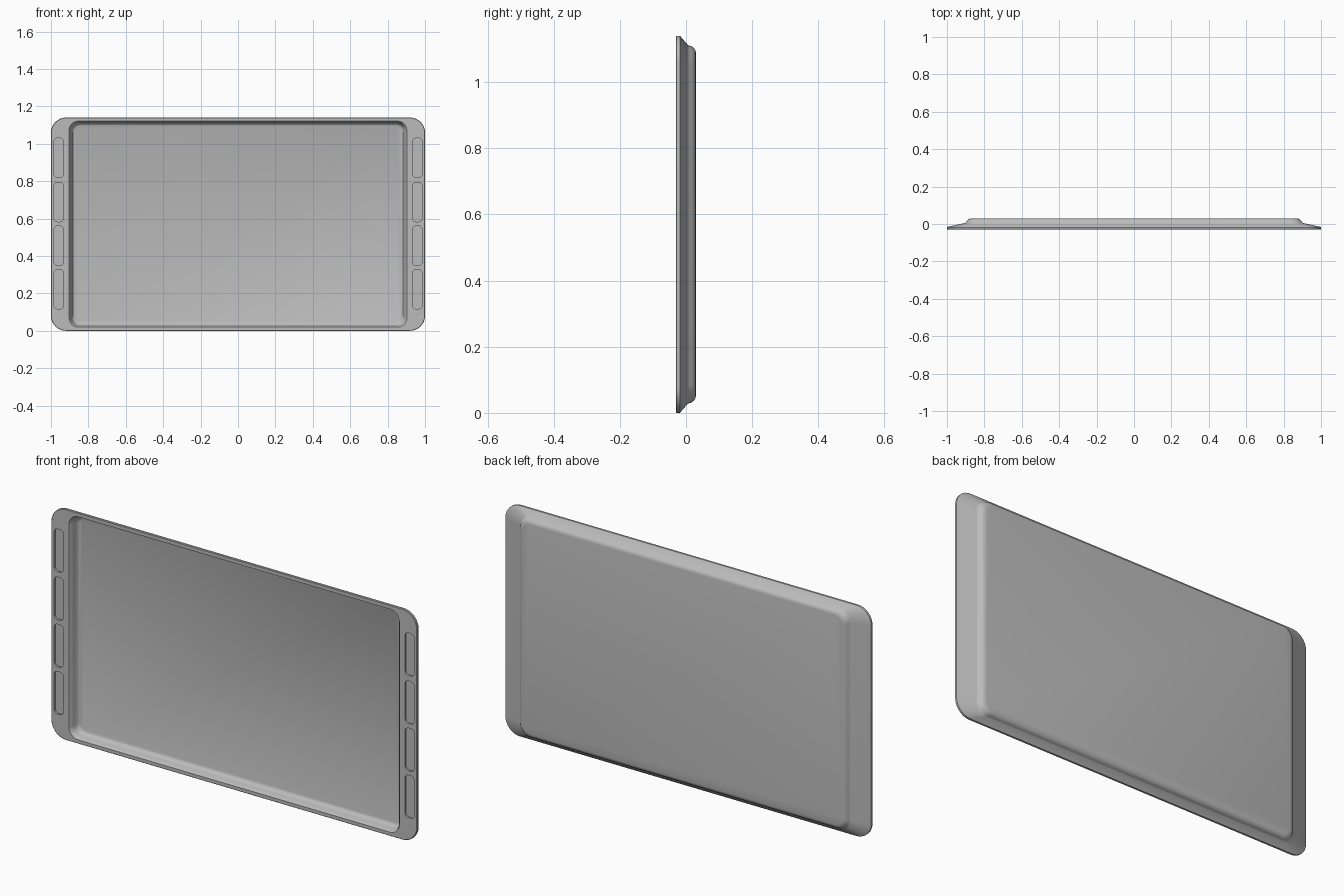
import bpy
import bmesh
from math import cos, sin, pi, radians

cube = bpy.data.objects.get("Cube")
if cube:
    bpy.data.objects.remove(cube, do_unlink=True)

MID_Z = 0.57

# Single metal colour
GREY = (0.5, 0.5, 0.5, 1)
metal = bpy.data.materials.new("grey metal")
metal.use_nodes = True
metal.diffuse_color = GREY
metal.node_tree.nodes["Principled BSDF"].inputs["Base Color"].default_value = GREY


def rounded_ring(bm, half_x, half_z, radius, y, x=0, z=MID_Z, steps=8):
    """Ring of vertices around a rounded rectangle facing the front."""
    ring = []
    for i, (sx, sz) in enumerate([(1, 1), (-1, 1), (-1, -1), (1, -1)]):
        for k in range(steps + 1):
            a = (i + k / steps) * pi / 2
            ring.append(bm.verts.new((x + sx * (half_x - radius) + radius * cos(a), y,
                                      z + sz * (half_z - radius) + radius * sin(a))))
    return ring


def loft(bm, sections, **place):
    """Skin a closed solid through a list of (half_x, half_z, radius, y)."""
    rings = [rounded_ring(bm, *s, **place) for s in sections]
    for a, b in zip(rings, rings[1:]):
        for i in range(len(a)):
            j = (i + 1) % len(a)
            bm.faces.new((a[i], a[j], b[j], b[i]))
    bm.faces.new(rings[0])
    bm.faces.new(rings[-1])


def finish(bm, name):
    bmesh.ops.recalc_face_normals(bm, faces=bm.faces[:])
    mesh = bpy.data.meshes.new(name)
    bm.to_mesh(mesh)
    bm.free()
    mesh.materials.append(metal)
    obj = bpy.data.objects.new(name, mesh)
    bpy.context.collection.objects.link(obj)
    return obj


# Tray: floor of the dish, out over the flat rim, then the sloped and stepped back
bm = bmesh.new()
loft(bm, [
    (0.872, 0.527, 0.035, 0.020),
    (0.882, 0.534, 0.040, 0.016),
    (0.888, 0.540, 0.043, 0.008),
    (0.891, 0.543, 0.045, -0.005),
    (0.895, 0.546, 0.047, -0.020),
    (0.903, 0.551, 0.050, -0.030),
    (0.998, 0.568, 0.080, -0.030),
    (1.000, 0.570, 0.080, -0.028),
    (1.000, 0.570, 0.080, -0.018),
    (0.995, 0.566, 0.078, -0.015),
    (0.905, 0.543, 0.055, 0.005),
    (0.900, 0.541, 0.055, 0.008),
    (0.895, 0.539, 0.055, 0.016),
    (0.888, 0.534, 0.052, 0.023),
    (0.879, 0.527, 0.047, 0.028),
    (0.868, 0.518, 0.040, 0.030),
])
tray = finish(bm, "tray")

# Shallow slots along both side rims
bm = bmesh.new()
for side in (-1, 1):
    for z in (0.222, 0.455, 0.688, 0.925):
        loft(bm, [(0.025, 0.105, 0.018, -0.05), (0.025, 0.105, 0.018, -0.021)],
             x=side * 0.959, z=z, steps=5)
cutter = finish(bm, "slot_cutter")
cutter.hide_render = True

cut = tray.modifiers.new("slots", "BOOLEAN")
cut.operation = "DIFFERENCE"
cut.solver = "EXACT"
cut.object = cutter
bpy.context.view_layer.objects.active = tray
tray.select_set(True)
bpy.ops.object.modifier_apply(modifier=cut.name)
bpy.data.objects.remove(cutter, do_unlink=True)
bpy.ops.object.shade_smooth_by_angle(angle=radians(30))
